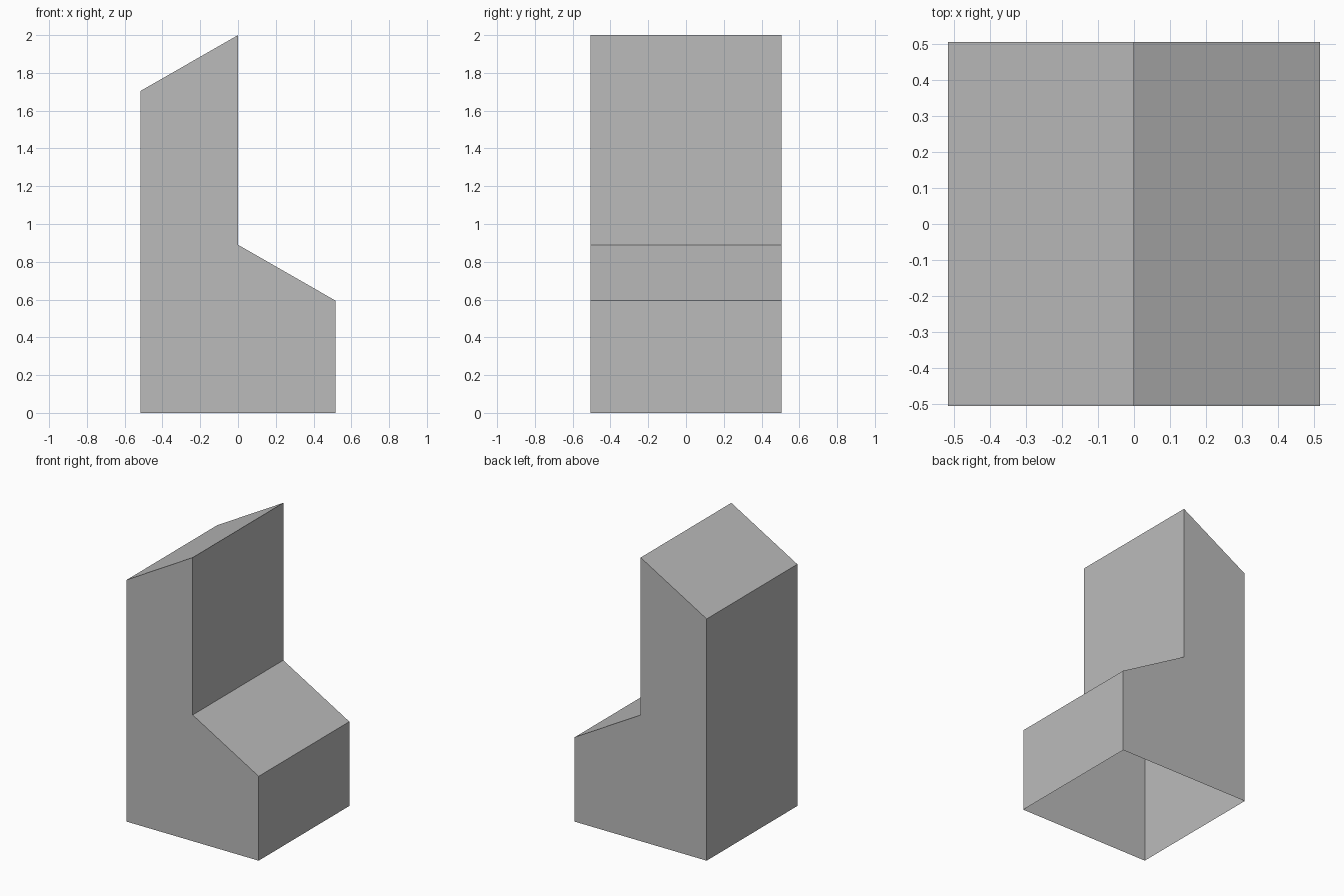
import bpy
import bmesh
from mathutils import Vector

cube = bpy.data.objects.get("Cube")
if cube:
    bpy.data.objects.remove(cube, do_unlink=True)

HALF_X, HALF_Y = 0.515, 0.505

# One plain grey material
grey = bpy.data.materials.new("plain_grey")
grey.use_nodes = True
colour = (0.5, 0.5, 0.5, 1.0)
grey.diffuse_color = colour
grey.node_tree.nodes["Principled BSDF"].inputs["Base Color"].default_value = colour

# Stepped side profile: low sloped block beside a tall sloped tower
profile = [
    (-HALF_X, 0), (HALF_X, 0), (HALF_X, 0.595),
    (0, 0.89), (0, 2.0), (-HALF_X, 1.705),
]

# Extrude the profile from front to back
bm = bmesh.new()
front = bm.faces.new([bm.verts.new((x, -HALF_Y, z)) for x, z in profile])
extruded = bmesh.ops.extrude_face_region(bm, geom=[front], use_keep_orig=True)
back_verts = [v for v in extruded["geom"] if isinstance(v, bmesh.types.BMVert)]
bmesh.ops.translate(bm, verts=back_verts, vec=Vector((0, 2 * HALF_Y, 0)))
bmesh.ops.recalc_face_normals(bm, faces=bm.faces)

# Leave the shell open underneath
underside = [f for f in bm.faces if all(v.co.z < 0.001 for v in f.verts)]
bmesh.ops.delete(bm, geom=underside, context="FACES_ONLY")

mesh = bpy.data.meshes.new("stepped_shell")
bm.to_mesh(mesh)
bm.free()
mesh.materials.append(grey)
shell = bpy.data.objects.new("stepped_shell", mesh)
bpy.context.collection.objects.link(shell)
